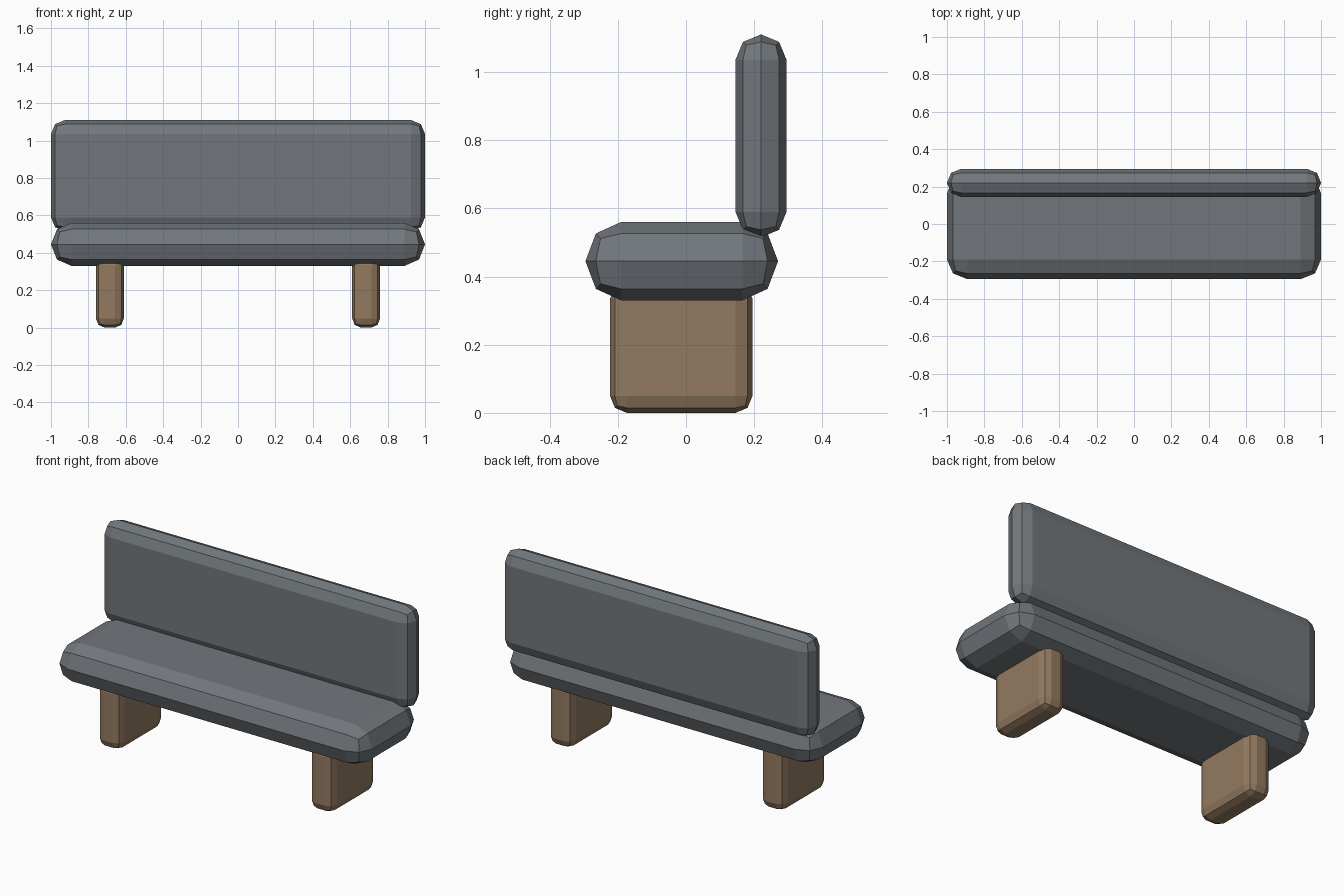
import bpy, bmesh
from mathutils import Vector

default = bpy.data.objects.get("Cube")
if default:
    bpy.data.objects.remove(default, do_unlink=True)


def make_material(name, rgb):
    mat = bpy.data.materials.new(name)
    mat.use_nodes = True
    mat.diffuse_color = (*rgb, 1)
    mat.node_tree.nodes["Principled BSDF"].inputs["Base Color"].default_value = (*rgb, 1)
    return mat


def rounded_box(name, low, high, bevel, mat):
    """Box between two corners, edges rounded in two steps, with a bevel width per axis."""
    low, high, bevel = Vector(low), Vector(high), Vector(bevel)
    size = high - low
    bm = bmesh.new()
    bmesh.ops.create_cube(bm, size=1)
    # bevel in a space where the width is one unit, then scale back
    bmesh.ops.scale(bm, vec=[s / b for s, b in zip(size, bevel)], verts=bm.verts)
    bmesh.ops.bevel(bm, geom=bm.edges[:], offset=0.999, segments=2, profile=0.5,
                    affect='EDGES', clamp_overlap=True)
    bmesh.ops.remove_doubles(bm, verts=bm.verts, dist=0.01)
    bmesh.ops.scale(bm, vec=bevel, verts=bm.verts)
    bmesh.ops.translate(bm, vec=(low + high) / 2, verts=bm.verts)
    bmesh.ops.recalc_face_normals(bm, faces=bm.faces)
    mesh = bpy.data.meshes.new(name)
    bm.to_mesh(mesh)
    bm.free()
    mesh.materials.append(mat)
    obj = bpy.data.objects.new(name, mesh)
    bpy.context.collection.objects.link(obj)
    return obj


grey = make_material("grey upholstery", (0.168, 0.186, 0.202))
brown = make_material("brown wood", (0.29, 0.195, 0.117))

# Cushioned seat and upright back
rounded_box("seat", (-1, -0.295, 0.33), (1, 0.27, 0.56), (0.11, 0.105, 0.115), grey)
rounded_box("backrest", (-1, 0.145, 0.515), (1, 0.295, 1.11), (0.075, 0.075, 0.075), grey)

# Two slab legs
for side, x in (("right", -0.685), ("left", 0.685)):
    rounded_box(side + "_leg", (x - 0.075, -0.223, 0), (x + 0.075, 0.195, 0.385),
                (0.047, 0.05, 0.05), brown)
